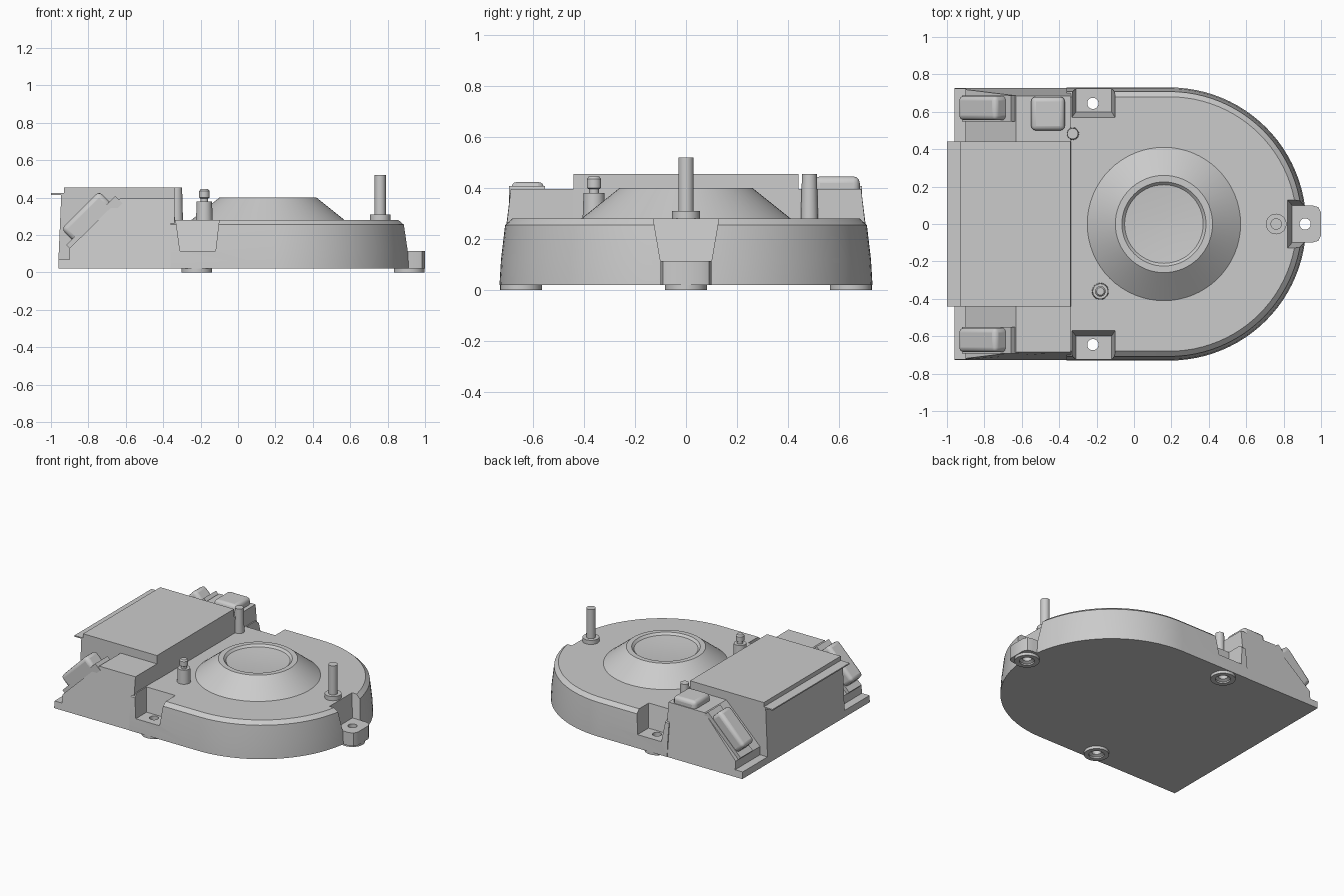
import bpy, bmesh
from math import sin, cos, pi, radians
from mathutils import Matrix

if "Cube" in bpy.data.objects:
    bpy.data.objects.remove(bpy.data.objects["Cube"])


def loft(name, rings, smooth=True):
    """Closed solid through rings that have equal point counts."""
    bm = bmesh.new()
    vs = [[bm.verts.new(p) for p in r] for r in rings]
    n = len(rings[0])
    for a, b in zip(vs, vs[1:]):
        for i in range(n):
            j = (i + 1) % n
            bm.faces.new((a[i], a[j], b[j], b[i]))
    bm.faces.new(vs[0][::-1])
    bm.faces.new(vs[-1])
    bmesh.ops.recalc_face_normals(bm, faces=bm.faces)
    me = bpy.data.meshes.new(name)
    bm.to_mesh(me)
    bm.free()
    ob = bpy.data.objects.new(name, me)
    bpy.context.collection.objects.link(ob)
    if smooth:
        shade(ob)
    return ob


def shade(ob):
    bpy.ops.object.select_all(action='DESELECT')
    ob.select_set(True)
    bpy.context.view_layer.objects.active = ob
    bpy.ops.object.shade_smooth_by_angle(angle=radians(30))


def turned(name, x, y, profile, n=32):
    """Round part from (radius, z) pairs."""
    return loft(name, [[(x + r * cos(2 * pi * i / n), y + r * sin(2 * pi * i / n), z)
                        for i in range(n)] for r, z in profile])


def rect(x0, x1, y0, y1, z):
    return [(x0, y0, z), (x1, y0, z), (x1, y1, z), (x0, y1, z)]


def box(name, x0, x1, y0, y1, z0, z1, bevel=0):
    ob = loft(name, [rect(x0, x1, y0, y1, z0), rect(x0, x1, y0, y1, z1)], False)
    if bevel:
        m = ob.modifiers.new("bevel", 'BEVEL')
        m.width, m.segments = bevel, 3
        shade(ob)
    return ob


def cut(ob, cutters):
    """Subtract the cutters and bake the result."""
    for c in cutters:
        m = ob.modifiers.new("cut", 'BOOLEAN')
        m.operation, m.object, m.solver = 'DIFFERENCE', c, 'EXACT'
    dg = bpy.context.evaluated_depsgraph_get()
    me = bpy.data.meshes.new_from_object(ob.evaluated_get(dg))
    ob.modifiers.clear()
    ob.data = me
    shade(ob)


# Rounded main housing with drafted wall and chamfered rim
def outline(inset, z):
    r, cx, n = 0.73 - inset, 0.19, 48
    arc = [(cx + r * cos(-pi / 2 + pi * i / n), r * sin(-pi / 2 + pi * i / n), z)
           for i in range(n + 1)]
    return [(-0.36, -r, z)] + arc + [(-0.36, r, z)]


housing = loft("housing", [outline(0, 0.02), outline(0.006, 0.12),
                           outline(0.022, 0.255), outline(0.05, 0.28)])

# Front lug and the three feet
half = [(0.8, 0.1), (0.95, 0.1), (0.985, 0.09), (1.0, 0.06)]
lug_outline = [(x, -y) for x, y in half] + half[::-1]
lug = loft("mounting_lug", [[(x, y, z) for x, y in lug_outline] for z in (0.02, 0.115)])
spots = [(-0.22, -0.645), (-0.22, 0.645), (0.915, 0)]
feet = [turned("foot", x, y, [(0.082, 0), (0.082, 0.04)]) for x, y in spots]

# Cutters: tapered screw pockets and screw holes
pockets = []
for s in (-1, 1):
    pockets.append(loft("pocket_cutter", [
        rect(-0.31, -0.12, s * 0.60, s * 0.9, 0.115),
        rect(-0.334, -0.10, s * 0.568, s * 0.9, 0.29)], False))
pockets.append(loft("pocket_cutter", [rect(0.845, 1.2, -0.10, 0.10, 0.115),
                                      rect(0.82, 1.2, -0.13, 0.13, 0.29)], False))
holes = [turned("hole_cutter", x, y, [(0.05, -0.01), (0.05, 0.01), (0.03, 0.02), (0.03, 0.3)])
         for x, y in spots]
cut(housing, pockets + holes)
cut(lug, holes[2:])
for f, h in zip(feet, holes):
    cut(f, [h])
for c in pockets + holes:
    bpy.data.objects.remove(c)

# Conical centre with a shallow dish
turned("centre_cone", 0.16, 0, [(0.41, 0.27), (0.41, 0.28), (0.26, 0.40), (0.225, 0.40),
                                (0.21, 0.385), (0.12, 0.378), (0.012, 0.376)], 64)

# Rear block with sloped ends, its sides drafted inward
profile = [(-0.96, 0.02), (-0.96, 0.07), (-0.90, 0.07), (-0.90, 0.13),
           (-0.63, 0.395), (-0.34, 0.395), (-0.34, 0.02)]


def side_y(z):
    return 0.73 - 0.01 * z / 0.12 if z < 0.12 else 0.72 - (z - 0.12) * 0.125


loft("rear_block", [[(x, s * side_y(z), z) for x, z in profile] for s in (-1, 1)], False)

# Raised middle compartment and its lid lip
middle = [(-0.96, 0.02), (-0.96, 0.07), (-0.945, 0.415), (-1.0, 0.415), (-1.0, 0.424),
          (-0.93, 0.424), (-0.93, 0.455), (-0.34, 0.455), (-0.335, 0.02)]
loft("middle_compartment", [[(x, y, z) for x, z in middle] for y in (-0.44, 0.44)], False)

# Tilted connectors on the slopes
tilt = Matrix.Translation((-0.77, 0, 0.26)) @ Matrix.Rotation(radians(-45), 4, 'Y')
for s in (-1, 1):
    y = s * 0.62
    flange = box("connector_flange", -0.185, 0.185, y - 0.072, y + 0.068, -0.03, 0.025)
    body = box("connector_body", -0.143, 0.143, y - 0.065, y + 0.065, 0, 0.104, 0.025)
    flange.matrix_world = tilt
    body.matrix_world = tilt

# Square button
box("button", -0.55, -0.37, 0.50, 0.68, 0.35, 0.445, 0.025)

# Posts
turned("tall_post", 0.76, 0, [(0.055, 0.27), (0.055, 0.31), (0.03, 0.31), (0.03, 0.52)])
turned("short_post", -0.18, -0.36, [(0.045, 0.27), (0.041, 0.38), (0.02, 0.38), (0.02, 0.395),
                                    (0.028, 0.40), (0.028, 0.435), (0.02, 0.445)])
turned("corner_post", -0.328, 0.483, [(0.034, 0.27), (0.029, 0.455)])
